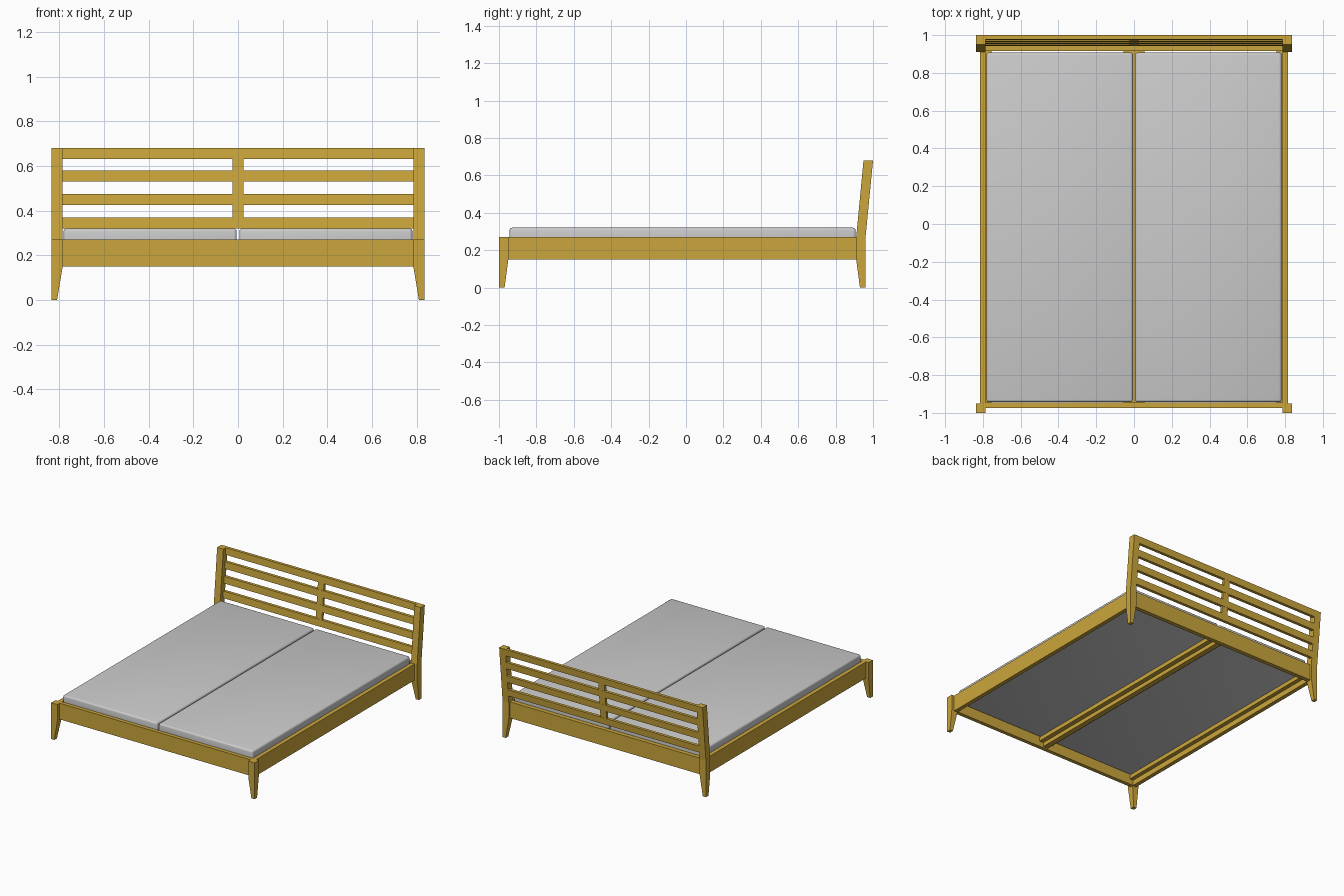
import bpy, bmesh

cube = bpy.data.objects.get("Cube")
if cube:
    bpy.data.objects.remove(cube, do_unlink=True)


def material(name, rgb):
    m = bpy.data.materials.new(name)
    m.use_nodes = True
    m.diffuse_color = (*rgb, 1)
    m.node_tree.nodes["Principled BSDF"].inputs["Base Color"].default_value = (*rgb, 1)
    return m


WOOD = material("golden wood", (0.60, 0.38, 0.045))
FABRIC = material("light grey fabric", (0.60, 0.60, 0.60))


def loft(name, sections, mat=WOOD):
    """Solid through rectangles (z, x0, x1, y0, y1) listed from bottom to top."""
    bm = bmesh.new()
    rings = []
    for z, x0, x1, y0, y1 in sections:
        rings.append([bm.verts.new((x, y, z)) for x, y in
                      ((x0, y0), (x1, y0), (x1, y1), (x0, y1))])
    bm.faces.new(rings[0])
    bm.faces.new(rings[-1])
    for a, b in zip(rings, rings[1:]):
        for i in range(4):
            j = (i + 1) % 4
            bm.faces.new((a[i], a[j], b[j], b[i]))
    bmesh.ops.recalc_face_normals(bm, faces=bm.faces)
    mesh = bpy.data.meshes.new(name)
    bm.to_mesh(mesh)
    bm.free()
    mesh.materials.append(mat)
    ob = bpy.data.objects.new(name, mesh)
    bpy.context.collection.objects.link(ob)
    return ob


def box(name, x0, x1, y0, y1, z0, z1, mat=WOOD):
    return loft(name, [(z0, x0, x1, y0, y1), (z1, x0, x1, y0, y1)], mat)


def back_y(z):
    """Rear plane of the leaning headboard."""
    return 0.96 + 0.04 * (z - 0.27) / 0.41


def leaning(name, x0, x1, z0, z1, inset, thick):
    return loft(name, [(z, x0, x1, back_y(z) - inset - thick, back_y(z) - inset)
                       for z in (z0, z1)])


RAIL_Z = (0.15, 0.27)
IN, OUT = 0.785, 0.836

# Parts repeated on both sides
for side, s in (("left", 1), ("right", -1)):
    def xs(a, b):
        return (a, b) if s > 0 else (-b, -a)

    # Tapered legs, the rear ones rising into leaning headboard posts
    top, foot = xs(IN, OUT), xs(0.81, OUT)
    loft(f"{side}_front_leg", [(0, *foot, -1.0, -0.97),
                               (0.15, *top, -1.0, -0.95),
                               (0.27, *top, -1.0, -0.95)])
    loft(f"{side}_back_post", [(0, *foot, 0.93, 0.96),
                               (0.15, *top, 0.91, 0.96),
                               (0.27, *top, 0.91, 0.96),
                               (0.68, *top, 0.949, 1.0)])

    # Side rail with the ledger that carries the mattress
    box(f"{side}_side_rail", *xs(IN, 0.815), -0.95, 0.91, *RAIL_Z)
    box(f"{side}_ledger", *xs(0.755, IN), -0.945, 0.915, 0.19, 0.22)

    # Ledger on the middle beam
    box(f"{side}_beam_ledger", *xs(0.02, 0.055), -0.945, 0.915, 0.19, 0.22)

    # Mattress with softly rounded edges
    m = box(f"{side}_mattress", *xs(0.006, 0.781), -0.943, 0.907, 0.22, 0.32, FABRIC)
    bev = m.modifiers.new("rounded edges", 'BEVEL')
    bev.width = 0.013
    bev.segments = 3
    bpy.ops.object.select_all(action='DESELECT')
    m.select_set(True)
    bpy.context.view_layer.objects.active = m
    bpy.ops.object.modifier_apply(modifier=bev.name)
    bpy.ops.object.shade_smooth_by_angle()

# Cross rails and middle beam
box("front_rail", -IN, IN, -0.973, -0.945, *RAIL_Z)
box("back_rail", -IN, IN, 0.915, 0.947, *RAIL_Z)
box("middle_beam", -0.02, 0.02, -0.945, 0.915, 0.16, 0.22)

# Headboard slats and the short uprights between them
slats = [(0.32, 0.37), (0.425, 0.475), (0.53, 0.58), (0.63, 0.68)]
for i, (z0, z1) in enumerate(slats):
    leaning(f"headboard_slat_{i + 1}", -IN, IN, z0, z1, 0.0, 0.022)
for i, (low, high) in enumerate(zip(slats, slats[1:])):
    leaning(f"headboard_upright_{i + 1}", -0.025, 0.025, low[1], high[0], 0.001, 0.02)
